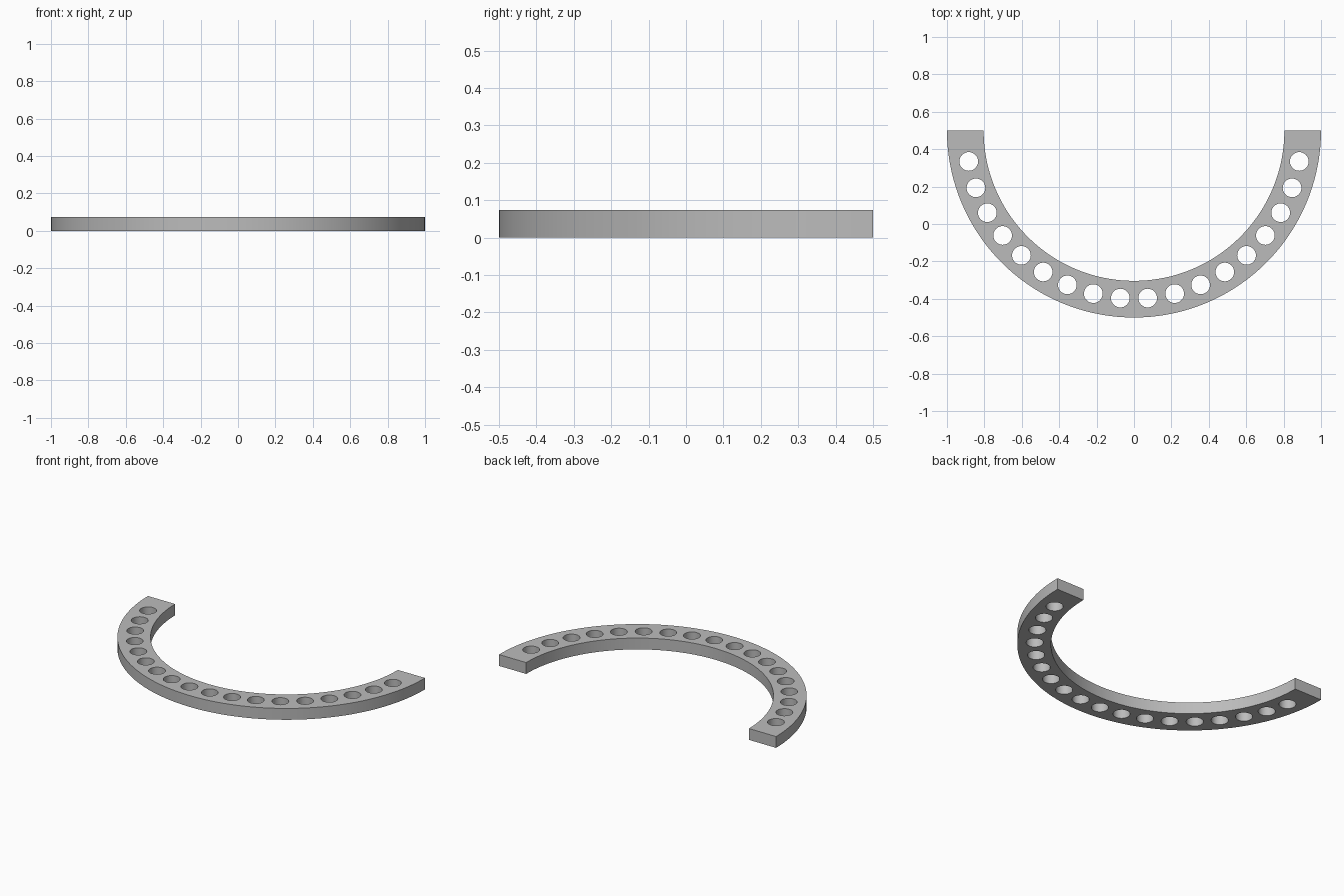
import bpy, bmesh, math
from mathutils import Matrix

if "Cube" in bpy.data.objects:
    bpy.data.objects.remove(bpy.data.objects["Cube"])

CENTRE_Y = 0.5
OUTER, INNER, HEIGHT = 1.0, 0.804, 0.074
HOLE_R, HOLE_RING = 0.05, 0.899
HOLES, STEP = 18, 9.34
SEGMENTS = 72


def arc_point(radius, degrees):
    a = math.radians(degrees)
    return radius * math.cos(a), CENTRE_Y + radius * math.sin(a)


def mesh_object(name, bm):
    bmesh.ops.recalc_face_normals(bm, faces=bm.faces)
    mesh = bpy.data.meshes.new(name)
    bm.to_mesh(mesh)
    bm.free()
    obj = bpy.data.objects.new(name, mesh)
    bpy.context.collection.objects.link(obj)
    return obj


grey = bpy.data.materials.new("grey")
grey.diffuse_color = (0.5, 0.5, 0.5, 1)
grey.use_nodes = True
grey.node_tree.nodes["Principled BSDF"].inputs["Base Color"].default_value = grey.diffuse_color

# Half ring: flat arc outline, extruded upward
bm = bmesh.new()
angles = [180 + 180 * i / SEGMENTS for i in range(SEGMENTS + 1)]
outline = [arc_point(OUTER, a) for a in angles] + [arc_point(INNER, a) for a in reversed(angles)]
base = bm.faces.new([bm.verts.new((x, y, 0)) for x, y in outline])
top = bmesh.ops.extrude_face_region(bm, geom=[base], use_keep_orig=True)
bmesh.ops.translate(bm, vec=(0, 0, HEIGHT),
                    verts=[g for g in top["geom"] if isinstance(g, bmesh.types.BMVert)])
ring = mesh_object("half_ring", bm)
ring.data.materials.append(grey)

# Row of round through holes, spaced evenly about the middle
bm = bmesh.new()
for i in range(HOLES):
    x, y = arc_point(HOLE_RING, 270 + (i - (HOLES - 1) / 2) * STEP)
    bmesh.ops.create_cone(bm, cap_ends=True, segments=32, radius1=HOLE_R, radius2=HOLE_R,
                          depth=0.3, matrix=Matrix.Translation((x, y, HEIGHT / 2)))
cutter = mesh_object("hole_cutter", bm)
cutter.data.materials.append(grey)
cutter.hide_render = True

cut = ring.modifiers.new("holes", "BOOLEAN")
cut.operation, cut.solver, cut.object = "DIFFERENCE", "EXACT", cutter
bpy.context.view_layer.objects.active = ring
ring.select_set(True)
cutter.select_set(False)
bpy.ops.object.modifier_apply(modifier=cut.name)
bpy.data.objects.remove(cutter)

# Smooth curved walls with sharp rims
bpy.ops.object.shade_smooth_by_angle(angle=math.radians(30))
